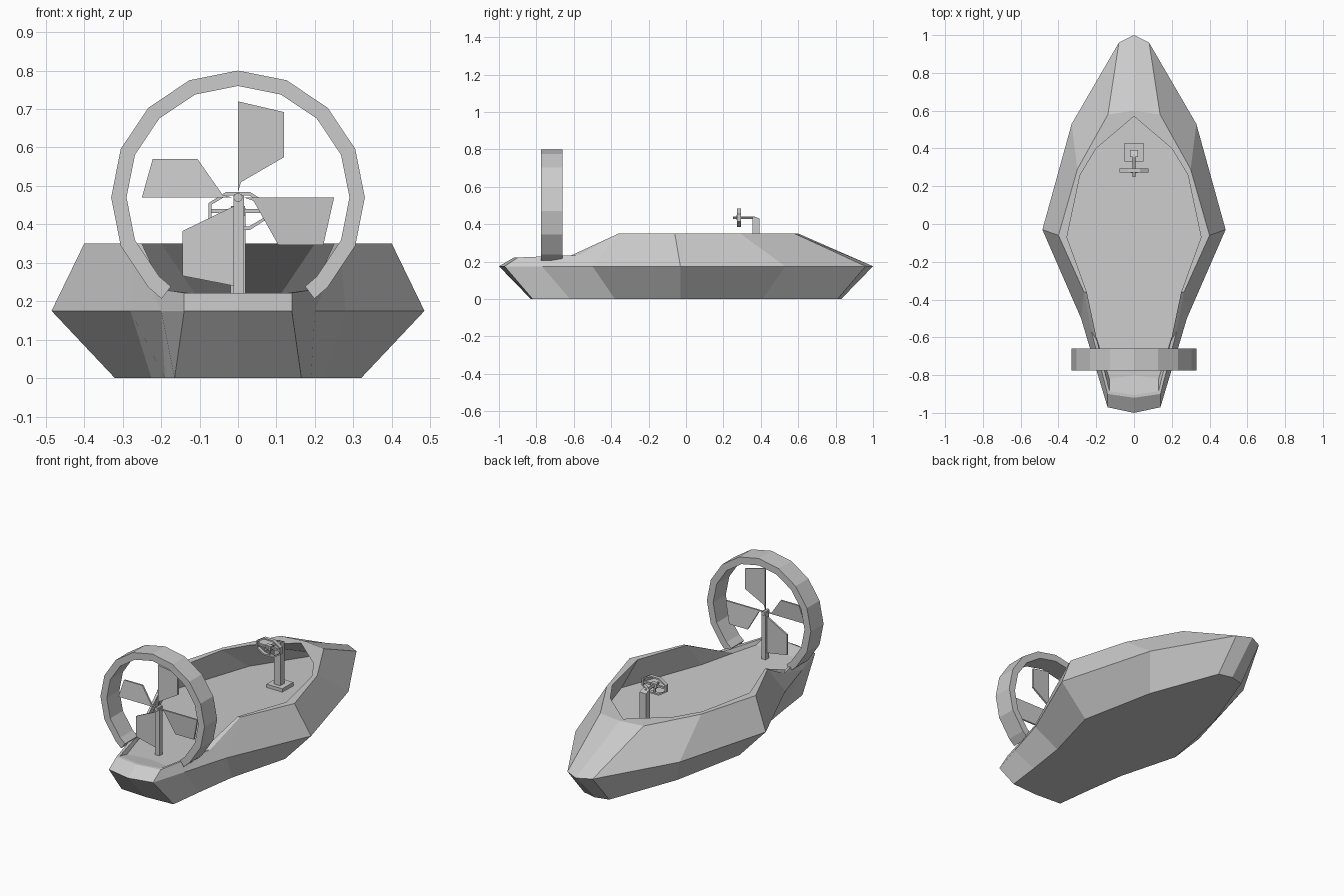
import bpy, bmesh, math
from mathutils import Matrix, Vector

if "Cube" in bpy.data.objects:
    bpy.data.objects.remove(bpy.data.objects["Cube"])


def make(name, bm):
    bmesh.ops.recalc_face_normals(bm, faces=bm.faces)
    me = bpy.data.meshes.new(name)
    bm.to_mesh(me)
    bm.free()
    ob = bpy.data.objects.new(name, me)
    bpy.context.collection.objects.link(ob)
    return ob


def box(name, lo, hi):
    bm = bmesh.new()
    bmesh.ops.create_cube(bm, size=1)
    lo, hi = Vector(lo), Vector(hi)
    for v in bm.verts:
        v.co = Vector([(a + b) / 2 + c * (b - a) for a, b, c in zip(lo, hi, v.co)])
    return make(name, bm)


def full_ring(half):
    """Half outline (bow to stern) mirrored into a closed loop."""
    return half + [(-x, y, z) for x, y, z in reversed(half[1:-1])]


def loft(name, rings, closed_sections=False):
    """Skin matching loops; cap first and last unless the loft closes on itself."""
    bm = bmesh.new()
    loops = [[bm.verts.new(p) for p in r] for r in rings]
    n = len(loops[0])
    for a, b in zip(loops, loops[1:] + (loops[:1] if closed_sections else [])):
        for i in range(n):
            j = (i + 1) % n
            bm.faces.new((a[i], a[j], b[j], b[i]))
    if not closed_sections:
        bm.faces.new(loops[0])
        bm.faces.new(loops[-1])
    return make(name, bm)


def cylinder(name, r, y0, y1, z, sides=8):
    ring = lambda y: [(r * math.cos(i * math.tau / sides), y,
                       z + r * math.sin(i * math.tau / sides)) for i in range(sides)]
    return loft(name, [ring(y0), ring(y1)])


# hull shell: bottom, chine, outer rim, inner rim, cockpit floor under the rim
bottom = [(x, y, 0) for x, y in [(0, .83), (.08, .81), (.23, .41), (.32, -.03),
          (.225, -.38), (.19, -.62), (.165, -.82), (0, -.83)]]
chine = [(x, y, .175) for x, y in [(0, 1), (.08, .96), (.33, .53), (.485, -.03),
         (.28, -.50), (.20, -.77), (.14, -.97), (0, -1)]]
rim = [(0, .60, .35), (.138, .58, .35), (.30, .29, .35), (.40, -.06, .35),
       (.265, -.36, .35), (.225, -.57, .235), (.14, -.90, .222), (0, -.92, .222)]
inner = [(0, .57, .35), (.20, .40, .35), (.285, .26, .35), (.355, -.07, .35),
         (.25, -.36, .35), (.195, -.62, .23), (.13, -.885, .222), (0, -.905, .222)]
floor = [(x, y, .183 - .03 * y) for x, y in [(0, .89), (.07, .85), (.28, .50), (.43, -.03),
         (.235, -.48), (.175, -.68), (.13, -.82), (0, -.80)]]
loft("hull", [full_ring(r) for r in (bottom, chine, rim, inner, floor)])

# fan duct: sixteen-sided ring, open where it meets the deck
FZ = .47
angles = [-53] + [-45 + 22.5 * i for i in range(13)] + [233]
sections = []
for a in angles:
    c, s = math.cos(math.radians(a)), math.sin(math.radians(a))
    sections.append([(r * c, y, FZ + r * s) for r, y in
                     ((.29, -.775), (.33, -.775), (.33, -.66), (.29, -.66))])
loft("fan_duct", sections)

# fan post, hub and four pitched blades
box("fan_post", (-.012, -.735, .195), (.016, -.705, .475))
cylinder("fan_hub", .012, -.742, -.698, FZ)
blade = [(0, .015), (0, .25), (.12, .222), (.12, .105), (.008, .04)]
for k, (width, shift) in enumerate([(1, 0), (1.03, 0), (1.2, -.018), (.83, 0)]):
    bm = bmesh.new()
    rot = Matrix.Rotation(k * math.pi / 2, 4, 'Y')
    layers = [[bm.verts.new(rot @ Vector((t * width, .08 * t + d, r + shift))
                            + Vector((0, -.722, FZ))) for t, r in blade]
              for d in (-.005, .005)]
    n = len(blade)
    for l in layers:
        bm.faces.new(l)
    for i in range(n):
        j = (i + 1) % n
        bm.faces.new((layers[0][i], layers[0][j], layers[1][j], layers[1][i]))
    make(f"fan_blade_{k + 1}", bm)

# steering column
box("column_base", (-.05, .33, .165), (.05, .43, .192))
post = box("column_post", (-.02, .355, .185), (.02, .392, .443))
for v in post.data.vertices:
    if v.co.z > .4 and v.co.y > .37:
        v.co.z -= .012
cylinder("wheel_shaft", .008, .25, .37, .435, 6)

# steering wheel: flattened eight-sided rim with spokes
WY = .283
wheel = []
for i in range(8):
    a = (i + .5) * math.tau / 8
    c, s = math.cos(a), math.sin(a)
    wheel.append([((.083 - d) * c, WY + y, .435 + (.053 - d) * s) for d, y in
                  ((0, -.01), (0, .01), (.009, .01), (.009, -.01))])
loft("wheel_rim", wheel, closed_sections=True)
box("wheel_spoke_bar", (-.07, WY - .006, .43), (.07, WY + .006, .44))
box("wheel_spoke_lower", (-.005, WY - .006, .39), (.005, WY + .006, .435))
box("wheel_hub", (-.018, WY - .012, .422), (.018, WY + .012, .448))
